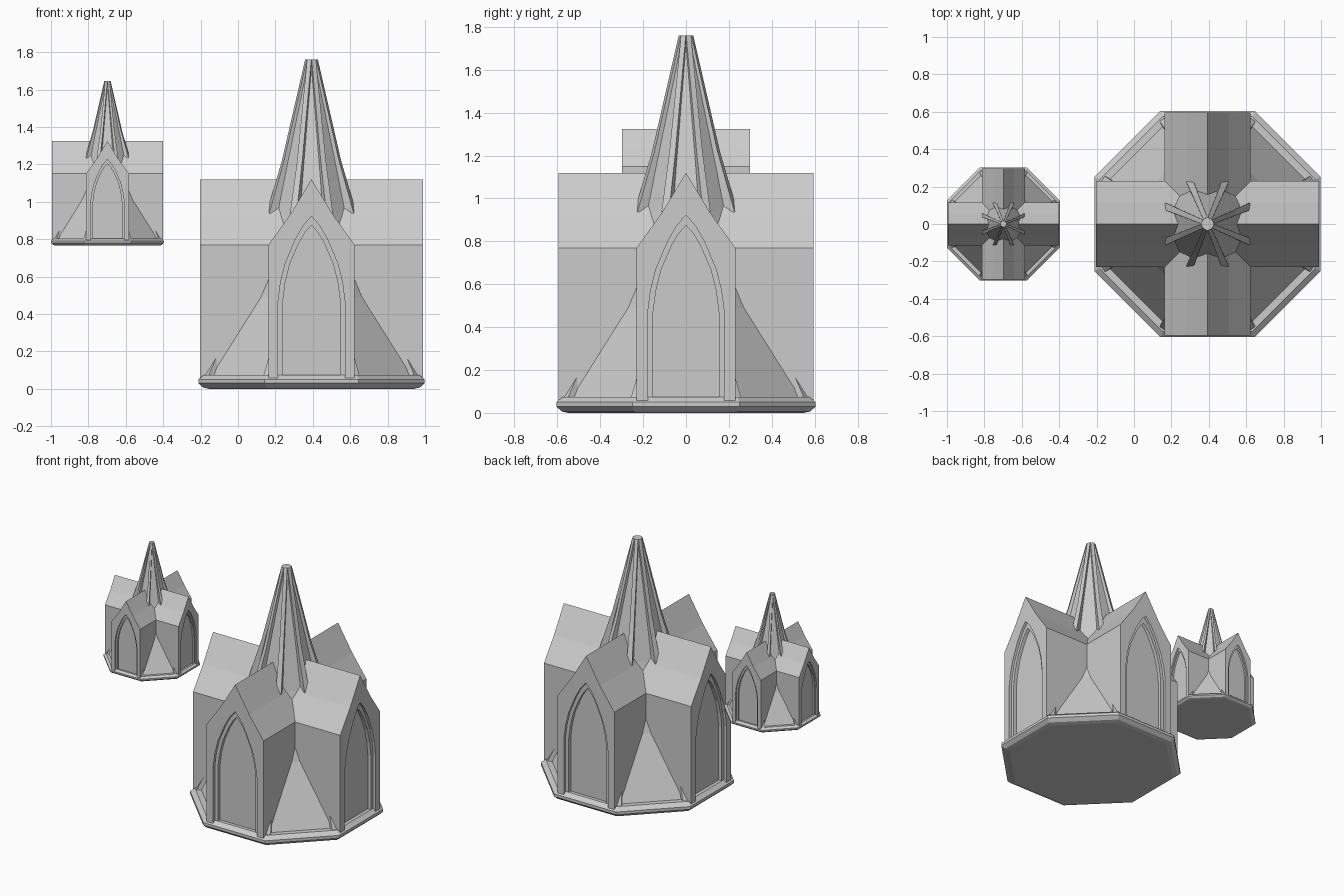
import bpy, bmesh, math
from mathutils import Matrix, Vector

if "Cube" in bpy.data.objects:
    bpy.data.objects.remove(bpy.data.objects["Cube"])

W = 0.23       # half width of a gabled arm
REACH = 0.595  # distance from centre to gable front


def finish(bm, name, place):
    bmesh.ops.remove_doubles(bm, verts=bm.verts, dist=1e-4)
    bmesh.ops.recalc_face_normals(bm, faces=bm.faces)
    bm.transform(place)
    me = bpy.data.meshes.new(name)
    bm.to_mesh(me)
    bm.free()
    ob = bpy.data.objects.new(name, me)
    bpy.context.collection.objects.link(ob)
    return ob


def face(bm, pts, m=Matrix.Identity(4)):
    bm.faces.new([bm.verts.new(m @ Vector(p)) for p in pts])


def strip(bm, a, b, m=Matrix.Identity(4), closed=False):
    n = len(a)
    for i in range(n if closed else n - 1):
        j = (i + 1) % n
        face(bm, [a[i], a[j], b[j], b[i]], m)


def loft(bm, rings):
    for a, b in zip(rings, rings[1:]):
        strip(bm, a, b, closed=True)
    face(bm, rings[0])
    face(bm, rings[-1])


def mirrored(half):
    # right half from bottom to apex, then the left half back down
    return half + [(-x, z) for x, z in reversed(half[:-1])]


def octagon(apothem, z):
    r = apothem / math.cos(math.pi / 8)
    angles = [math.pi / 8 + k * math.pi / 4 for k in range(8)]
    return [(r * math.cos(a), r * math.sin(a), z) for a in angles]


def quarter(k):
    return Matrix.Rotation(k * math.pi / 2, 4, 'Z')


def turret(prefix, place):
    # bevelled octagonal plinth
    bm = bmesh.new()
    loft(bm, [octagon(r, z) for r, z in
              [(0.55, 0), (0.58, 0.007), (0.605, 0.03), (0.605, 0.05), (0.575, 0.075)]])
    finish(bm, prefix + "_plinth", place)

    # four gabled arms mitred at the centre, each with a stepped pointed arch
    gable = mirrored([(W, 0.05), (W, 0.77), (0.115, 0.93), (0, 1.12)])
    outer = mirrored([(0.178, 0.05), (0.178, 0.47), (0.165, 0.57), (0.14, 0.67),
                      (0.085, 0.80), (0.045, 0.87), (0, 0.923)])
    inner = mirrored([(0.153, 0.05), (0.153, 0.47), (0.14, 0.57), (0.115, 0.67),
                      (0.067, 0.78), (0.035, 0.835), (0, 0.875)])

    def at(shape, y):
        return [(x, -y, z) for x, z in shape]

    bm = bmesh.new()
    for k in range(4):
        m = quarter(k)
        strip(bm, at(gable, REACH), [(x, -abs(x), z) for x, z in gable], m)
        face(bm, at(gable, REACH) + at(outer, REACH)[::-1], m)
        strip(bm, at(outer, REACH), at(outer, REACH - 0.02), m)
        strip(bm, at(outer, REACH - 0.02), at(inner, REACH - 0.02), m)
        strip(bm, at(inner, REACH - 0.02), at(inner, REACH - 0.045), m)
        face(bm, at(inner, REACH - 0.045), m)
    finish(bm, prefix + "_gabled_walls", place)

    # sloped corner panels between the arms
    bm = bmesh.new()
    for k in range(4):
        m = quarter(k)
        levels = [(0.77, 0.06), (0.50, 0.49), (0.46, 0.585)]
        a = [(W, s - W, z) for s, z in levels]
        b = [(s - W, W, z) for s, z in levels]
        strip(bm, a, b, m)
    finish(bm, prefix + "_corner_slopes", place)

    # small spurs where the arms meet the plinth
    bm = bmesh.new()
    for k in range(4):
        for flip in (False, True):
            pts = [(W, 0.575, 0.06), (0.26, 0.555, 0.06), (W, 0.50, 0.06), (W, 0.51, 0.165)]
            if flip:
                pts = [(y, x, z) for x, y, z in pts]
            for i in range(4):
                face(bm, pts[:i] + pts[i + 1:], quarter(k))
    finish(bm, prefix + "_spurs", place)

    # spire core
    bm = bmesh.new()
    loft(bm, [octagon(r, z) for r, z in [(0.245, 0.76), (0.195, 0.94), (0.024, 1.76)]])
    finish(bm, prefix + "_spire", place)

    # eight tapering ribs on the spire corners
    bm = bmesh.new()
    profile = [(0.0, 1.76, 0.006), (0.032, 1.76, 0.012), (0.165, 1.22, 0.015),
               (0.252, 0.94, 0.019), (0.23, 0.915, 0.019), (0.12, 0.95, 0.019)]
    for k in range(8):
        m = Matrix.Rotation(math.pi / 8 + k * math.pi / 4, 4, 'Z')
        sides = [[m @ Vector((r, s * t, z)) for r, z, t in profile] for s in (-1, 1)]
        loft(bm, sides)
    finish(bm, prefix + "_spire_ribs", place)


turret("large", Matrix.Translation((0.393, 0, 0)))
turret("small", Matrix.Translation((-0.698, 0, 0.765)) @ Matrix.Scale(0.5, 4))
